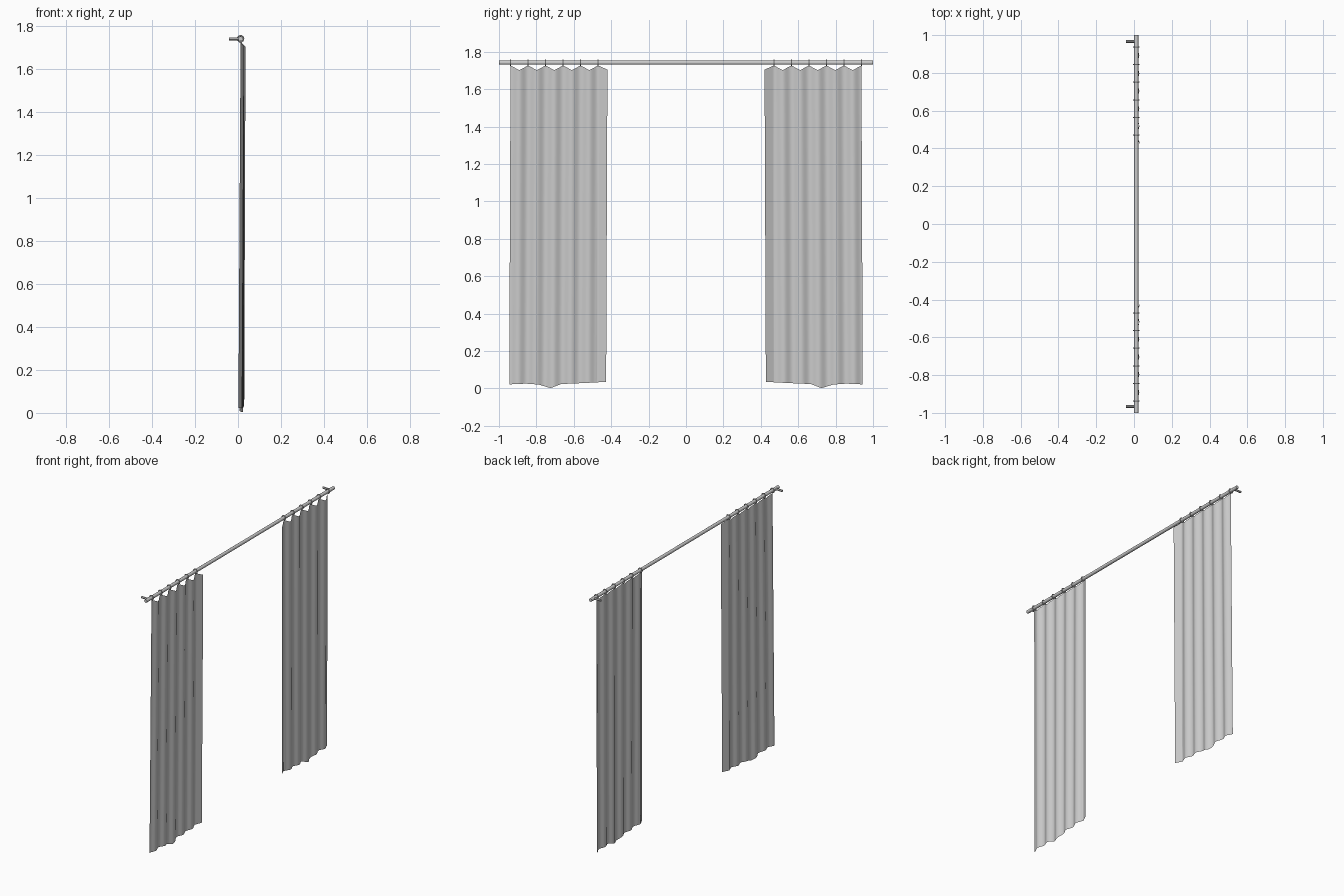
import bpy, bmesh, math
from mathutils import Vector

if "Cube" in bpy.data.objects:
    bpy.data.objects.remove(bpy.data.objects["Cube"])

ROD_X, ROD_Z = 0.012, 1.742
HOOKS = [0.47 + 0.0936 * i for i in range(6)]


def mirror_y(ob):
    m = ob.modifiers.new("mirror", 'MIRROR')
    m.use_axis = (False, True, False)
    m.use_mirror_merge = False


def rod(name, a, b, r, sides=16):
    a, b = Vector(a), Vector(b)
    bpy.ops.mesh.primitive_cylinder_add(vertices=sides, radius=r, depth=(b - a).length,
                                        location=(a + b) / 2)
    ob = bpy.context.object
    ob.name = name
    ob.rotation_euler = (b - a).to_track_quat('Z', 'Y').to_euler()
    bpy.ops.object.transform_apply(location=True, rotation=True, scale=True)
    bpy.ops.object.shade_smooth_by_angle()
    return ob


def interp(pts, t):
    for (a, va), (b, vb) in zip(pts, pts[1:]):
        if t <= b:
            return va + (vb - va) * (t - a) / (b - a)
    return pts[-1][1]


# pole and wall brackets
rod("curtain_pole", (ROD_X, -1, ROD_Z), (ROD_X, 1, ROD_Z), 0.011)
mirror_y(rod("wall_bracket", (-0.043, 0.966, ROD_Z), (ROD_X, 0.966, ROD_Z), 0.007, 12))

# curtain rings
for i, y in enumerate(HOOKS):
    bpy.ops.mesh.primitive_torus_add(major_radius=0.0145, minor_radius=0.003,
                                     major_segments=16, minor_segments=6,
                                     location=(ROD_X, y, ROD_Z), rotation=(math.pi / 2, 0, 0))
    ring = bpy.context.object
    ring.name = f"curtain_ring_{i + 1}"
    bpy.ops.object.transform_apply(location=True, rotation=True, scale=True)
    bpy.ops.object.shade_smooth_by_angle()
    mirror_y(ring)

# pleated curtain sheet: scalloped top, uneven hem
TOP = [(0.42, 1.705), (0.47, 1.727)]
for y in HOOKS[1:]:
    TOP += [(y - 0.0468, 1.702), (y, 1.727)]
HEM = [(0.42, 0.035), (0.47, 0.033), (0.52, 0.03), (0.66, 0.024), (0.717, 0.002),
       (0.78, 0.021), (0.85, 0.026), (0.938, 0.022)]


def fold(y, t):
    # t runs from 0 at the hem to 1 at the pole
    if y < HOOKS[0]:
        return 0.012 + 0.023 * (HOOKS[0] - y) / 0.05 - 0.006 * (1 - t)
    wave = 0.5 - 0.5 * math.cos(math.tau * (y - HOOKS[0]) / 0.0936)
    drift = 0.010 * (1 - t) * (y - HOOKS[0]) / 0.468
    return 0.012 - drift + 0.016 * wave


bm = bmesh.new()
COLS, ROWS = 88, 12
ys = [0.42 + 0.518 * i / COLS for i in range(COLS + 1)]
grid = []
for j in range(ROWS + 1):
    t = j / ROWS
    row = []
    for y in ys:
        z = interp(HEM, y) * (1 - t) + interp(TOP, y) * t
        row.append(bm.verts.new((fold(y, t), y + (1 - t) * 0.007, z)))
    grid.append(row)
for j in range(ROWS):
    for i in range(COLS):
        bm.faces.new((grid[j][i], grid[j][i + 1], grid[j + 1][i + 1], grid[j + 1][i]))
me = bpy.data.meshes.new("curtain")
bm.to_mesh(me)
bm.free()
for p in me.polygons:
    p.use_smooth = True
curtain = bpy.data.objects.new("curtain", me)
bpy.context.collection.objects.link(curtain)
mirror_y(curtain)
